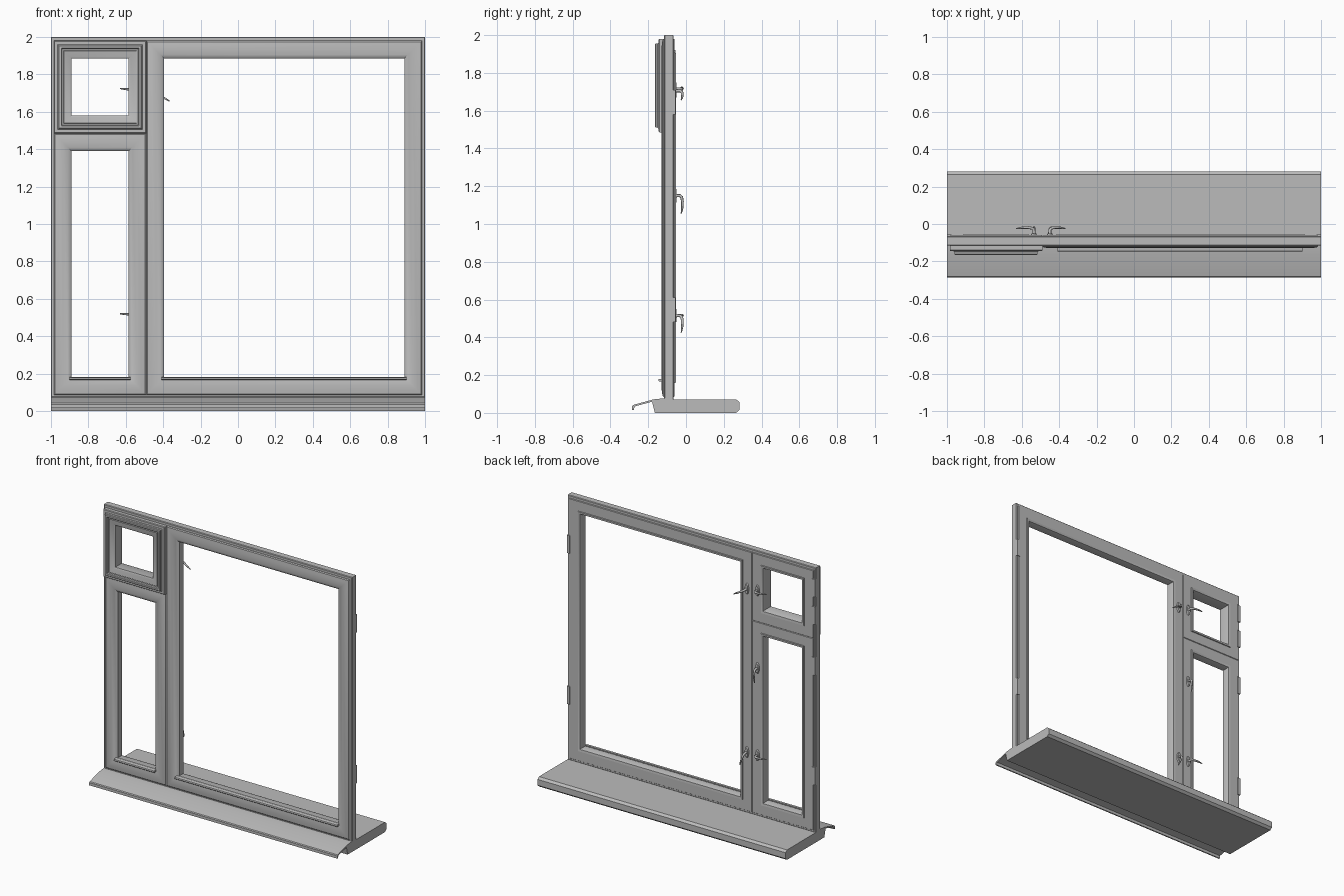
import bpy, bmesh, math
from mathutils import Vector, Matrix

old = bpy.data.objects.get("Cube")
if old:
    bpy.data.objects.remove(old, do_unlink=True)

grey = bpy.data.materials.new("plain_grey")
grey.use_nodes = True
grey.diffuse_color = (0.5, 0.5, 0.5, 1)
grey.node_tree.nodes["Principled BSDF"].inputs["Base Color"].default_value = (0.5, 0.5, 0.5, 1)


def finish(name, bm, angle=30):
    bmesh.ops.recalc_face_normals(bm, faces=bm.faces)
    mesh = bpy.data.meshes.new(name)
    bm.to_mesh(mesh)
    bm.free()
    mesh.materials.append(grey)
    ob = bpy.data.objects.new(name, mesh)
    bpy.context.collection.objects.link(ob)
    bpy.ops.object.select_all(action='DESELECT')
    ob.select_set(True)
    bpy.context.view_layer.objects.active = ob
    bpy.ops.object.shade_smooth_by_angle(angle=math.radians(angle))
    return ob


def ring(name, x0, x1, z0, z1, profile):
    """Mitred rectangular frame; profile points are (inset, y)."""
    bm = bmesh.new()
    loops = []
    for x, z, sx, sz in ((x0, z0, 1, 1), (x1, z0, -1, 1), (x1, z1, -1, -1), (x0, z1, 1, -1)):
        loops.append([bm.verts.new((x + sx * d, y, z + sz * d)) for d, y in profile])
    n = len(profile)
    for i in range(4):
        a, b = loops[i], loops[(i + 1) % 4]
        for j in range(n):
            k = (j + 1) % n
            bm.faces.new((a[j], a[k], b[k], b[j]))
    return finish(name, bm)


def extrude_x(name, x0, x1, profile):
    """Straight bar along x; profile points are (y, z)."""
    bm = bmesh.new()
    face = bm.faces.new([bm.verts.new((x0, y, z)) for y, z in profile])
    out = bmesh.ops.extrude_face_region(bm, geom=[face])
    verts = [g for g in out["geom"] if isinstance(g, bmesh.types.BMVert)]
    bmesh.ops.translate(bm, verts=verts, vec=(x1 - x0, 0, 0))
    return finish(name, bm)


def box(name, lo, hi):
    lo, hi = Vector(lo), Vector(hi)
    bm = bmesh.new()
    bmesh.ops.create_cube(bm, size=1, matrix=Matrix.Translation((lo + hi) / 2)
                          @ Matrix.Diagonal((*(hi - lo), 1)))
    return finish(name, bm)


# Outer frame
ring("outer_frame", -1, 1, 0.07, 2,
     [(0, -0.112), (0.004, -0.116), (0.03, -0.116), (0.03, -0.065), (0.004, -0.065), (0, -0.069)])

# Shared room-side profile with glazing bead
back = [(0.095, -0.068), (0.09, -0.057), (0.075, -0.054), (0.073, -0.06), (0.003, -0.06), (0, -0.064)]

# Fixed-depth sashes with softly rounded fronts
sash = [(0, -0.118), (0.006, -0.124), (0.025, -0.128), (0.05, -0.129),
        (0.075, -0.125), (0.09, -0.118), (0.095, -0.112)] + back
ring("large_sash", -0.49, 0.985, 0.085, 1.98, sash)
ring("tall_sash", -0.985, -0.49, 0.085, 1.485, sash)

# Small vent sash with a stepped, projecting front
vent = [(0, -0.14), (0.004, -0.145), (0.02, -0.145), (0.025, -0.15), (0.025, -0.16),
        (0.029, -0.165), (0.04, -0.165), (0.043, -0.162), (0.044, -0.148),
        (0.052, -0.148), (0.054, -0.155), (0.085, -0.147), (0.095, -0.142)] + back
ring("vent_sash", -0.985, -0.49, 1.485, 1.98, vent)

# Weather bars below the openings
for name, x0, x1 in (("large_weather_bar", -0.41, 0.9), ("tall_weather_bar", -0.9, -0.575)):
    extrude_x(name, x0, x1, [(-0.12, 0.166), (-0.142, 0.166), (-0.147, 0.171),
                             (-0.144, 0.179), (-0.12, 0.182)])

# Inner sill board and outer drip sill
extrude_x("inner_sill", -1, 1, [(-0.165, 0), (0.265, 0), (0.282, 0.015), (0.282, 0.058),
                               (0.265, 0.072), (-0.17, 0.072), (-0.18, 0.06)])
extrude_x("outer_sill", -1, 1, [(-0.11, 0.078), (-0.17, 0.072), (-0.28, 0.042), (-0.285, 0.036),
                               (-0.285, 0.016), (-0.276, 0.016), (-0.272, 0.034),
                               (-0.17, 0.062), (-0.11, 0.066)])

# Hinges on the outer edges
hinges = [(1, 0.48), (1, 1.58), (-1, 0.42), (-1, 1.22), (-1, 1.59), (-1, 1.79)]
for i, (side, z) in enumerate(hinges):
    x = side * 0.988
    box(f"hinge_{i + 1}", (x - 0.012, -0.072, z), (x + 0.012, -0.055, z + 0.13))


# Handles: oval rose, neck and tapered lever
def handle(name, x, z, dx, dz):
    bm = bmesh.new()
    bmesh.ops.create_cone(bm, cap_ends=True, segments=20, radius1=0.5, radius2=0.4, depth=1,
                          matrix=Matrix.Translation((x, -0.056, z))
                          @ Matrix.Diagonal((0.032, 0.012, 0.085, 1))
                          @ Matrix.Rotation(-math.pi / 2, 4, 'X'))
    finish(name + "_rose", bm)
    curve = bpy.data.curves.new(name + "_lever", 'CURVE')
    curve.dimensions = '3D'
    curve.bevel_depth = 0.009
    curve.bevel_resolution = 2
    curve.use_fill_caps = True
    path = [(0, -0.058, 1), (0, -0.032, 0.9), (0.008, -0.023, 0.9),
            (0.03, -0.019, 0.8), (0.065, -0.02, 0.65), (0.095, -0.025, 0.35)]
    spline = curve.splines.new('POLY')
    spline.points.add(len(path) - 1)
    for p, (t, y, r) in zip(spline.points, path):
        p.co = (x + dx * t, y, z + dz * t, 1)
        p.radius = r
    curve.materials.append(grey)
    bpy.context.collection.objects.link(bpy.data.objects.new(name + "_lever", curve))


handle("vent_handle", -0.535, 1.715, -1, 0.1)
handle("tall_handle_middle", -0.535, 1.15, 0, -1)
handle("tall_handle_lower", -0.535, 0.515, -1, 0.05)
handle("large_handle_upper", -0.45, 1.705, 0.88, -0.5)
handle("large_handle_lower", -0.45, 0.515, 0.35, -0.93)
